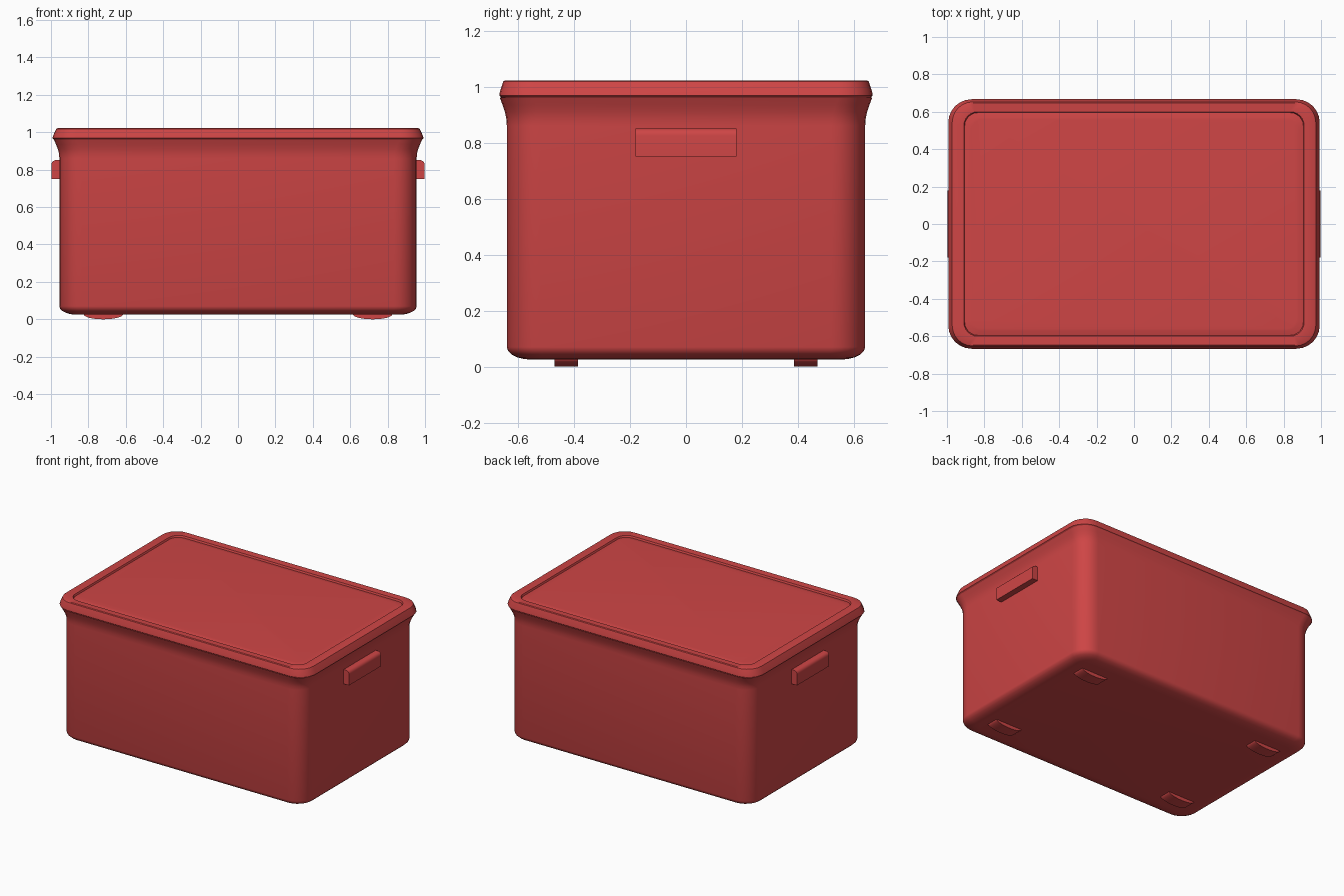
import bpy, bmesh
from math import sin, cos, pi, radians

if "Cube" in bpy.data.objects:
    bpy.data.objects.remove(bpy.data.objects["Cube"])

red = bpy.data.materials.new("red_plastic")
red.diffuse_color = (0.62, 0.06, 0.06, 1)
red.use_nodes = True
red.node_tree.nodes["Principled BSDF"].inputs["Base Color"].default_value = red.diffuse_color


def finish(name, bm, angle=35):
    bmesh.ops.recalc_face_normals(bm, faces=bm.faces[:])
    me = bpy.data.meshes.new(name)
    bm.to_mesh(me)
    bm.free()
    ob = bpy.data.objects.new(name, me)
    bpy.context.collection.objects.link(ob)
    me.materials.append(red)
    bpy.ops.object.select_all(action='DESELECT')
    ob.select_set(True)
    bpy.context.view_layer.objects.active = ob
    bpy.ops.object.shade_smooth_by_angle(angle=radians(angle))
    return ob


def rounded_loft(name, sections, segs=6):
    """Skin rounded rectangles given as (half x, half y, corner radius, z)."""
    bm = bmesh.new()
    rings = []
    for hx, hy, r, z in sections:
        ring = []
        for q, (sx, sy) in enumerate([(1, 1), (-1, 1), (-1, -1), (1, -1)]):
            for i in range(segs + 1):
                a = (q + i / segs) * pi / 2
                ring.append(bm.verts.new((sx * (hx - r) + r * cos(a),
                                          sy * (hy - r) + r * sin(a), z)))
        rings.append(ring)
    n = len(rings[0])
    for a, b in zip(rings, rings[1:]):
        for i in range(n):
            j = (i + 1) % n
            bm.faces.new((a[i], a[j], b[j], b[i]))
    bm.faces.new(rings[0])
    bm.faces.new(rings[-1])
    return finish(name, bm)


# Tub: rounded bottom edge, straight walls, flared mouth
HX, HY, R = 0.955, 0.64, 0.12
tub = []
for i in range(6):
    a = i / 5 * pi / 2
    d = 0.09 * (1 - sin(a))
    tub.append((HX - d, HY - d, R - d * 0.7, 0.07 - 0.045 * cos(a)))
for d, z in [(0, 0.86), (0.002, 0.885), (0.008, 0.91), (0.018, 0.935), (0.03, 0.962)]:
    tub.append((HX + d, HY + d * 0.85, R, z))
rounded_loft("tub", tub)

# Lid: sloping rim, shallow groove, flat centre panel
rounded_loft("lid", [
    (0.985, 0.66, 0.12, 0.962),
    (0.993, 0.667, 0.125, 0.968),
    (0.987, 0.664, 0.12, 0.985),
    (0.972, 0.653, 0.11, 1.018),
    (0.965, 0.647, 0.105, 1.022),
    (0.91, 0.60, 0.075, 1.020),
    (0.905, 0.595, 0.07, 1.008),
    (0.88, 0.57, 0.06, 1.014),
    (0.87, 0.56, 0.06, 1.015),
])

for side, sx in (("right", 1), ("left", -1)):
    # Handle: block with a rounded outer top edge
    bm = bmesh.new()
    prof = [(0.945, 0.75), (0.998, 0.75), (0.998, 0.825)]
    prof += [(0.973 + 0.025 * cos(i * pi / 10), 0.826 + 0.025 * sin(i * pi / 10))
             for i in range(1, 6)]
    prof.append((0.945, 0.851))
    face = bm.faces.new([bm.verts.new((sx * x, -0.18, z)) for x, z in prof])
    ext = bmesh.ops.extrude_face_region(bm, geom=[face])
    for v in ext["geom"]:
        if isinstance(v, bmesh.types.BMVert):
            v.co.y = 0.18
    finish(side + "_handle", bm)

    # Feet: flattened rollers peeking out of the base
    for end, sy in (("front", -1), ("back", 1)):
        bm = bmesh.new()
        ring = [bm.verts.new((sx * 0.72 + 0.105 * cos(i * pi / 16), sy * 0.427 - 0.042,
                              0.027 + 0.027 * sin(i * pi / 16))) for i in range(32)]
        face = bm.faces.new(ring)
        ext = bmesh.ops.extrude_face_region(bm, geom=[face])
        for v in ext["geom"]:
            if isinstance(v, bmesh.types.BMVert):
                v.co.y += 0.084
        finish(f"{end}_{side}_foot", bm)
